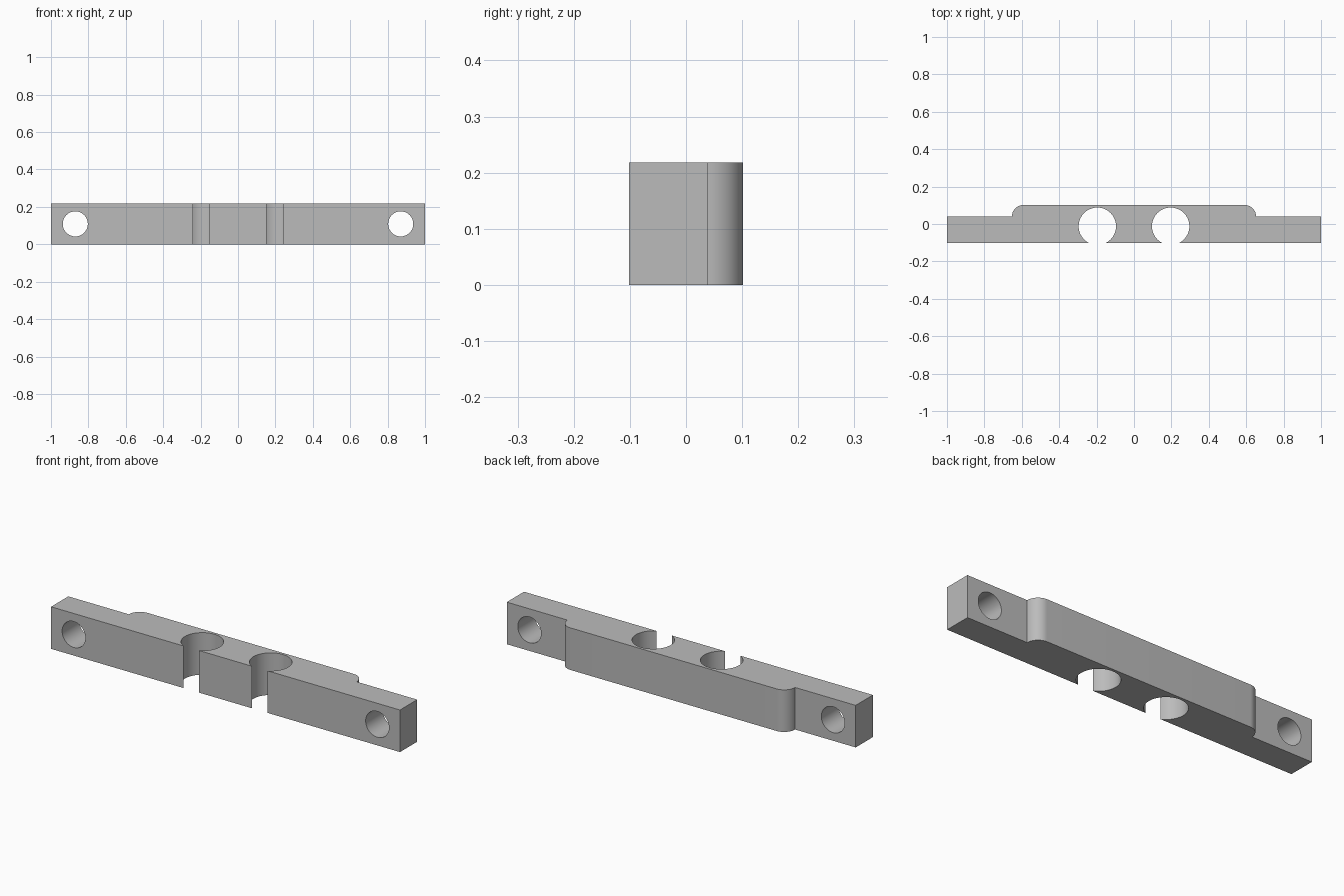
import bpy, bmesh
from math import sin, cos, pi, asin

cube = bpy.data.objects.get("Cube")
if cube:
    bpy.data.objects.remove(cube, do_unlink=True)

HEIGHT = 0.218
FRONT, SHOULDER, BACK = -0.102, 0.039, 0.102

grey = bpy.data.materials.new("plain grey")
grey.use_nodes = True
colour = (0.5, 0.5, 0.5, 1)
grey.diffuse_color = colour
grey.node_tree.nodes["Principled BSDF"].inputs["Base Color"].default_value = colour


def arc(cx, cy, r, start, end, steps):
    angles = [start + (end - start) * i / steps for i in range(steps + 1)]
    return [(cx + r * cos(a), cy + r * sin(a)) for a in angles]


# Right half of the outline, from the front middle round to the back middle
slot_x, slot_y, slot_r = 0.196, -0.012, 0.1
gap = asin((slot_y - FRONT) / slot_r)          # angle where the slot meets the front
half = arc(slot_x, slot_y, slot_r, pi + gap, -gap, 48)
half += [(1, FRONT), (1, SHOULDER)]
round_r = BACK - SHOULDER
half += arc(0.59, SHOULDER, round_r, 0, pi / 2, 16)
outline = half + [(-x, y) for x, y in reversed(half)]

# Bar: outline extruded upwards
bm = bmesh.new()
base = bm.faces.new([bm.verts.new((x, y, 0)) for x, y in outline])
top = bmesh.ops.extrude_face_region(bm, geom=[base])["geom"]
bmesh.ops.translate(bm, vec=(0, 0, HEIGHT),
                    verts=[g for g in top if isinstance(g, bmesh.types.BMVert)])
bmesh.ops.recalc_face_normals(bm, faces=bm.faces)
mesh = bpy.data.meshes.new("clamp_bar")
bm.to_mesh(mesh)
bm.free()
bar = bpy.data.objects.new("clamp_bar", mesh)
bpy.context.collection.objects.link(bar)
mesh.materials.append(grey)

# Bolt holes through both ends
for side in (-1, 1):
    bpy.ops.mesh.primitive_cylinder_add(vertices=48, radius=0.067, depth=0.6,
                                        location=(side * 0.87, 0, HEIGHT / 2),
                                        rotation=(pi / 2, 0, 0))
    cutter = bpy.context.object
    cutter.name = "bolt_hole_cutter"
    cutter.hide_render = True
    cutter.data.materials.append(grey)
    mod = bar.modifiers.new("bolt_hole", "BOOLEAN")
    mod.operation = "DIFFERENCE"
    mod.solver = "EXACT"
    mod.object = cutter
    bpy.context.view_layer.objects.active = bar
    bpy.ops.object.modifier_apply(modifier=mod.name)
    bpy.data.objects.remove(cutter, do_unlink=True)

# Smooth curved walls, sharp edges
bpy.ops.object.select_all(action="DESELECT")
bar.select_set(True)
bpy.context.view_layer.objects.active = bar
bpy.ops.object.shade_smooth_by_angle(angle=pi / 6)
